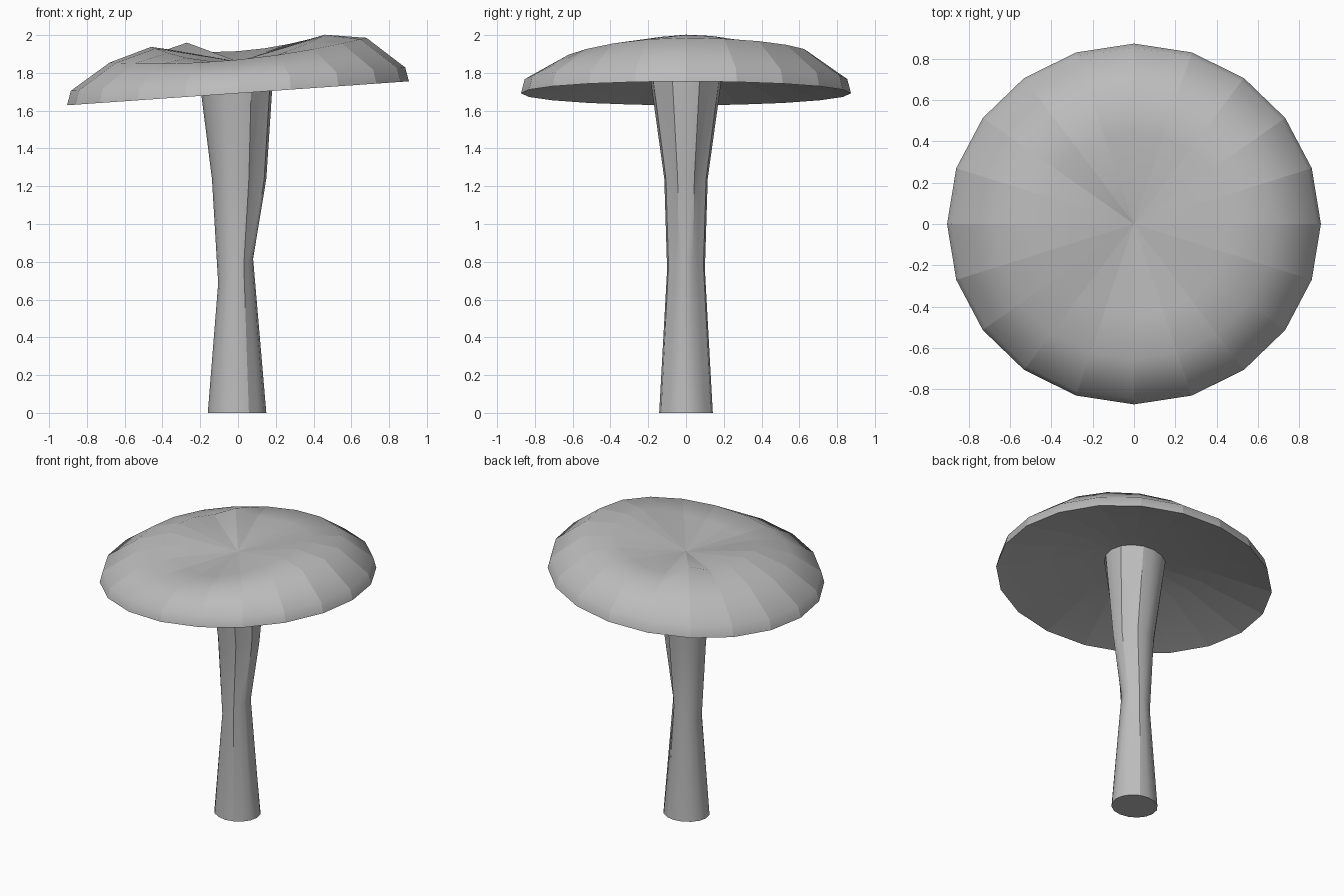
import bpy
import bmesh
from math import sin, cos, pi, radians

cube = bpy.data.objects.get("Cube")
if cube:
    bpy.data.objects.remove(cube, do_unlink=True)

grey = bpy.data.materials.new("plain grey")
grey.use_nodes = True
colour = (0.5, 0.5, 0.5, 1)
grey.diffuse_color = colour
grey.node_tree.nodes["Principled BSDF"].inputs["Base Color"].default_value = colour


def skin(bm, lower, upper):
    """Join two rings, or a ring and a point, with smooth faces."""
    n = len(lower)
    for i in range(n):
        j = (i + 1) % n
        if len(upper) == 1:
            corners = (lower[i], lower[j], upper[0])
        else:
            corners = (lower[i], lower[j], upper[j], upper[i])
        bm.faces.new(corners).smooth = True


def finish(name, bm):
    bmesh.ops.recalc_face_normals(bm, faces=bm.faces[:])
    mesh = bpy.data.meshes.new(name)
    bm.to_mesh(mesh)
    bm.free()
    mesh.materials.append(grey)
    obj = bpy.data.objects.new(name, mesh)
    bpy.context.collection.objects.link(obj)
    return obj


# Cap: tilted shell with a wavy ridge, a dished centre and hard radial creases
SIDES = 20
TILT = 0.07


def cap_ring(bm, radius, height, dip_front=0, lean=0, dip_back=0, bump=0):
    ring = []
    for i in range(SIDES):
        a = 2 * pi * i / SIDES
        x, y = radius * cos(a), 0.965 * radius * sin(a)
        h = height + lean * cos(a)
        h -= dip_front * max(0, -sin(a)) ** 2 + dip_back * max(0, sin(a)) ** 2
        if i == 7:
            h += bump
        ring.append(bm.verts.new((x, y, 1.692 + TILT * x + h)))
    return ring


bm = bmesh.new()
rim = cap_ring(bm, 0.905, 0)
outer = [
    rim,
    cap_ring(bm, 0.885, 0.075),
    cap_ring(bm, 0.68, 0.228, 0.05, 0.018, 0.015),
    cap_ring(bm, 0.46, 0.278, 0.11, 0, 0.055, 0.045),
    [bm.verts.new((0, 0, 1.86))],
]
inner = [
    rim,
    cap_ring(bm, 0.46, 0.12, 0.02, 0, 0.01),
    [bm.verts.new((0, 0, 1.845))],
]
for layers in (outer, inner):
    for low, high in zip(layers, layers[1:]):
        skin(bm, low, high)
        # creases run from rim to centre
        for i, v in enumerate(low):
            edge = bm.edges.get((v, high[i % len(high)]))
            edge.smooth = False
for v in rim:
    for edge in v.link_edges:
        if edge.other_vert(v) in rim:
            edge.smooth = False
finish("mushroom_cap", bm)

# Stem: waisted column with two shallow grooves on its left side
# each ring: height, left reach, right reach, depth, tilt, groove scale
STEM = [
    (0, 0.15, 0.16, 0.142, 0, 1),
    (0.76, 0.08, 0.105, 0.1, 0.7, 0.88),
    (1.24, 0.15, 0.138, 0.115, 0, 0.8),
    (1.85, 0.19, 0.215, 0.2, 0, 1),
]
bm = bmesh.new()
rings = []
for z, left, right, depth, tilt, groove in STEM:
    ring = []
    for i in range(16):
        a = 2 * pi * i / 16
        k = groove if i in (2, 14) else 1
        x = k * cos(a) * (left if cos(a) > 0 else right)
        ring.append(bm.verts.new((x, k * depth * sin(a), z + tilt * x)))
    rings.append(ring)
for low, high in zip(rings, rings[1:]):
    skin(bm, low, high)
bm.faces.new(rings[0])
bm.faces.new(rings[-1])
stem = finish("mushroom_stem", bm)
bpy.context.view_layer.objects.active = stem
stem.select_set(True)
bpy.ops.object.shade_smooth_by_angle(angle=radians(30))
